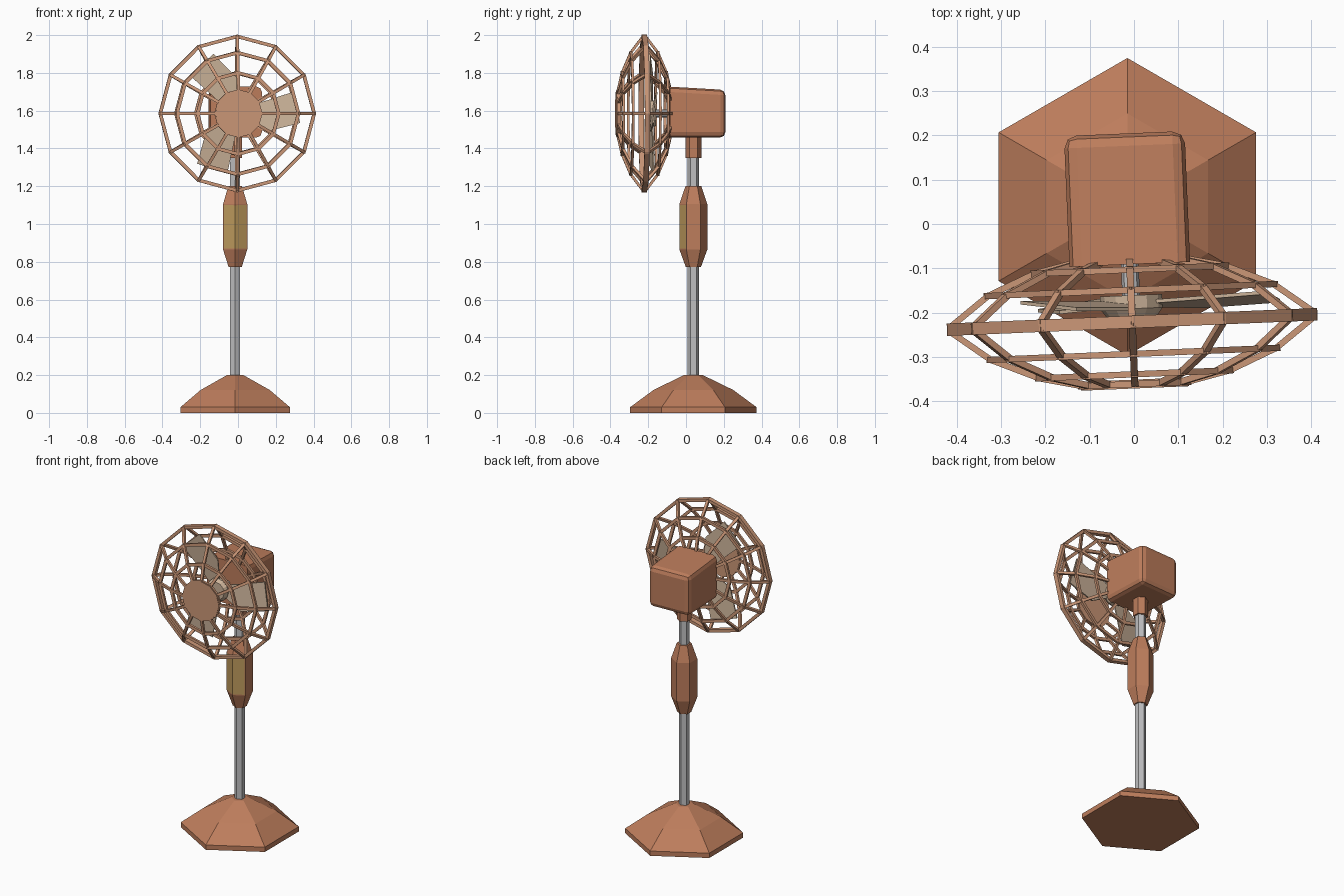
import bpy, bmesh, math
from mathutils import Vector, Matrix

if "Cube" in bpy.data.objects:
    bpy.data.objects.remove(bpy.data.objects["Cube"])

def mat(name, c):
    m = bpy.data.materials.new(name)
    m.diffuse_color = (*c, 1)
    m.use_nodes = True
    m.node_tree.nodes["Principled BSDF"].inputs["Base Color"].default_value = m.diffuse_color
    return m

BODY = mat("copper_brown", (0.51, 0.205, 0.107))
WIRE = mat("light_copper", (0.60, 0.31, 0.185))
STEEL = mat("grey_metal", (0.52, 0.52, 0.53))
GOLD = mat("gold_panel", (0.52, 0.33, 0.11))
BLADE = mat("beige_blade", (0.60, 0.45, 0.32))

AX, AY = -0.015, 0.039          # stand axis
HEAD = Matrix.Translation((AX, AY, 1.585)) @ Matrix.Rotation(math.radians(2.4), 4, 'Z')
FY = -0.26                      # grille plane in head space

def finish(bm, name, mats, matrix=None):
    bmesh.ops.recalc_face_normals(bm, faces=bm.faces)
    me = bpy.data.meshes.new(name)
    bm.to_mesh(me)
    bm.free()
    for m in mats:
        me.materials.append(m)
    ob = bpy.data.objects.new(name, me)
    bpy.context.collection.objects.link(ob)
    if matrix:
        ob.matrix_world = matrix
    return ob

def lathe(bm, prof, n, start, along_y=False):
    """Stack of n-sided rings from (radius, height) pairs, capped at both ends."""
    rings = []
    for r, h in prof:
        ring = []
        for i in range(n):
            a = start + i * math.tau / n
            c, s = r * math.cos(a), r * math.sin(a)
            ring.append(bm.verts.new((c, h, s) if along_y else (c, s, h)))
        rings.append(ring)
    for a, b in zip(rings, rings[1:]):
        for i in range(n):
            j = (i + 1) % n
            bm.faces.new((a[i], a[j], b[j], b[i]))
    bm.faces.new(rings[0])
    bm.faces.new(rings[-1])

def hex_part(name, prof, m):
    bm = bmesh.new()
    lathe(bm, prof, 6, math.pi / 2)
    return finish(bm, name, [m], Matrix.Translation((AX, AY, 0)))

# stand
hex_part("base", [(0.335, 0), (0.335, 0.03), (0.21, 0.122), (0.05, 0.2)], BODY)
hex_part("pole", [(0.031, 0.19), (0.031, 1.37)], STEEL)
hex_part("neck_collar", [(0.042, 1.35), (0.042, 1.48)], BODY)

# height control with gold front panels
bm = bmesh.new()
lathe(bm, [(0.04, 0.772), (0.074, 0.865), (0.074, 1.105), (0.042, 1.2)], 6, math.pi / 2)
bmesh.ops.recalc_face_normals(bm, faces=bm.faces)
front = [f for f in bm.faces if f.normal.y < -0.4 and abs(f.normal.z) < 0.1]
bmesh.ops.inset_region(bm, faces=front, thickness=0.006)
for f in front:
    f.material_index = 1
finish(bm, "height_control", [BODY, GOLD], Matrix.Translation((AX, AY, 0)))

# motor housing, lower towards the back
bm = bmesh.new()
bmesh.ops.create_cube(bm, size=1)
for v in bm.verts:
    back = v.co.y > 0
    v.co = Vector((v.co.x * 0.272,
                   0.165 if back else -0.13,
                   (0.125 if back else 0.142) if v.co.z > 0 else -0.127))
edges = [e for e in bm.edges
         if not all(v.co.y < 0 for v in e.verts)]
bmesh.ops.bevel(bm, geom=edges, offset=0.028, segments=2, profile=0.5, affect='EDGES')
finish(bm, "motor_housing", [BODY], HEAD)

# wire cage
def bar(bm, a, b, side, w, d):
    t = (b - a).normalized()
    u = (side - t * side.dot(t)).normalized()
    v = t.cross(u)
    ends = []
    for p in (a - t * w * 0.25, b + t * w * 0.25):
        ends.append([bm.verts.new(p + u * x * d / 2 + v * y * w / 2)
                     for x, y in ((-1, -1), (1, -1), (1, 1), (-1, 1))])
    lo, hi = ends
    for i in range(4):
        j = (i + 1) % 4
        bm.faces.new((lo[i], lo[j], hi[j], hi[i]))
    bm.faces.new(lo)
    bm.faces.new(hi)

def pt(r, k, y):
    a = k * math.tau / 12
    return Vector((r * math.cos(a), y, r * math.sin(a)))

Y = Vector((0, 1, 0))
PROFILE = [(0.408, 0.004), (0.322, 0.072), (0.215, 0.118), (0.118, 0.14)]

def cage(name, sign):
    bm = bmesh.new()
    for i, (r, h) in enumerate(PROFILE):
        y = FY + sign * h
        for k in range(12):
            if i == 0:
                y = FY + sign * 0.007
            bar(bm, pt(r, k, y), pt(r, k + 1, y), Y, 0.018, 0.014)
            if i < 3:
                r2, h2 = PROFILE[i + 1]
                bar(bm, pt(r, k, y), pt(r2, k, FY + sign * h2), Y, 0.016, 0.014)
    finish(bm, name, [WIRE], HEAD)

cage("front_grille", -1)
cage("back_grille", 1)

# centre cap of the front grille
bm = bmesh.new()
lathe(bm, [(0.122, FY - 0.13), (0.122, FY - 0.15)], 12, 0, True)
finish(bm, "grille_cap", [WIRE], HEAD)

# three pitched blades
OUTLINE = [(0.04, -0.035), (0.16, -0.095), (0.335, -0.05),
           (0.30, 0.115), (0.13, 0.06), (0.04, 0.035)]
bm = bmesh.new()
for k in range(3):
    rot = Matrix.Rotation(-k * math.tau / 3, 3, 'Y')
    sides = []
    for off in (-0.004, 0.004):
        sides.append([bm.verts.new(rot @ Vector((r, FY + 0.04 + off + 0.12 * t, t)))
                      for r, t in OUTLINE])
    lo, hi = sides
    bm.faces.new(lo)
    bm.faces.new(hi)
    for i in range(6):
        j = (i + 1) % 6
        bm.faces.new((lo[i], lo[j], hi[j], hi[i]))
finish(bm, "fan_blades", [BLADE], HEAD)

# blade hub and motor shaft
bm = bmesh.new()
lathe(bm, [(0.055, FY + 0.01), (0.07, FY + 0.03), (0.07, FY + 0.06)], 12, 0, True)
finish(bm, "blade_hub", [BLADE], HEAD)
bm = bmesh.new()
lathe(bm, [(0.02, FY + 0.05), (0.02, -0.12)], 8, 0, True)
finish(bm, "motor_shaft", [STEEL], HEAD)
